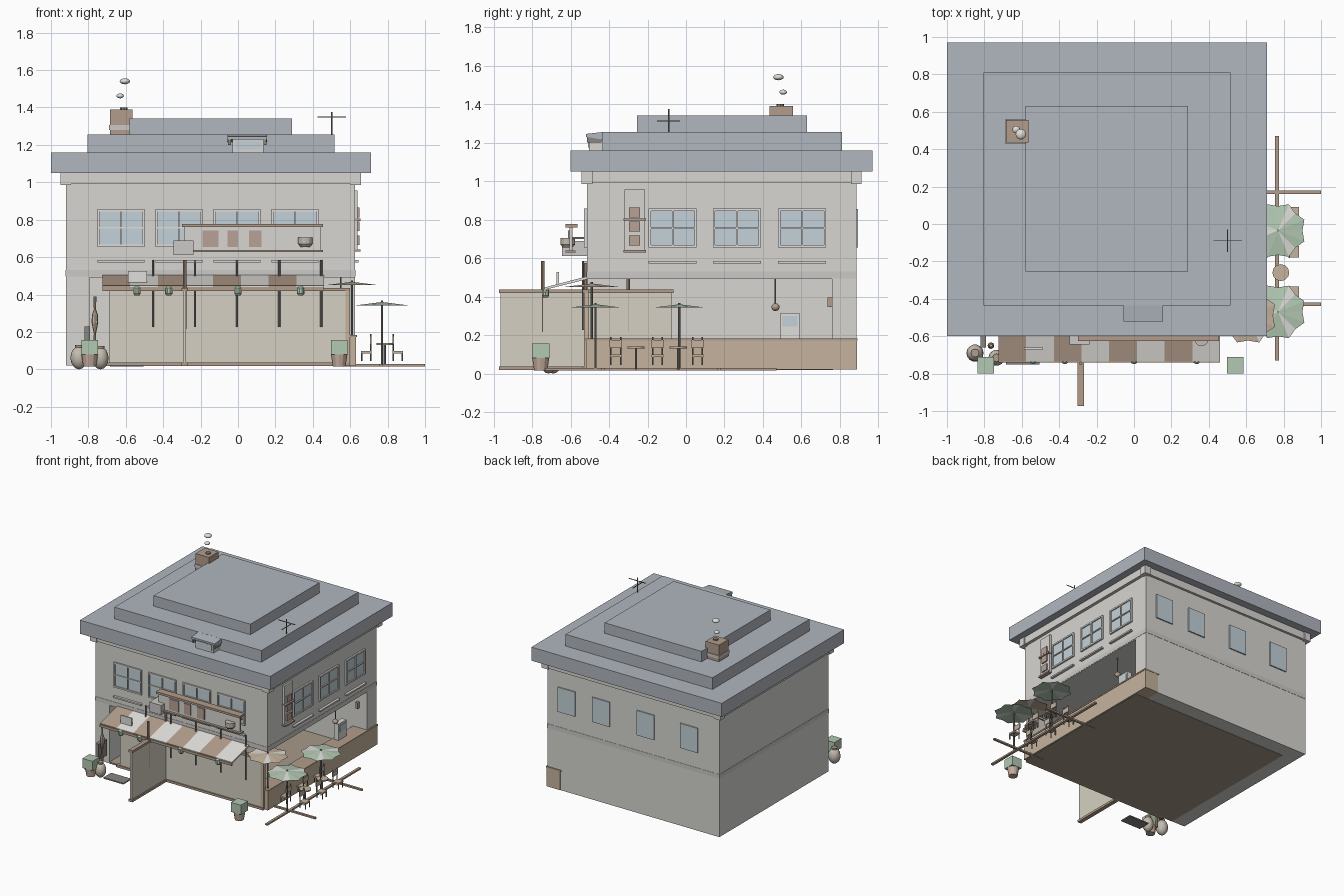
import bpy, math
from mathutils import Vector

if "Cube" in bpy.data.objects:
    bpy.data.objects.remove(bpy.data.objects["Cube"])

PALETTE = dict(wall=(.68, .67, .64), band=(.6, .59, .57), roof=(.44, .47, .52), glass=(.55, .65, .69),
               brown=(.45, .34, .26), wood=(.56, .45, .34), dark=(.25, .24, .22), panel=(.66, .63, .54),
               green=(.45, .58, .45), white=(.75, .74, .71), clay=(.57, .42, .34), plaque=(.48, .36, .31),
               stone=(.55, .5, .43), floor=(.38, .32, .25))
MATS = {}
for key, rgb in PALETTE.items():
    MATS[key] = bpy.data.materials.new(key)
    MATS[key].diffuse_color = (*rgb, 1)


def mesh(name, verts, faces, *mats):
    me = bpy.data.meshes.new(name)
    me.from_pydata(verts, [], faces)
    for m in mats:
        me.materials.append(MATS[m])
    ob = bpy.data.objects.new(name, me)
    bpy.context.collection.objects.link(ob)
    return ob


def box(name, x0, x1, y0, y1, z0, z1, mat):
    v = [(x, y, z) for x in (x0, x1) for y in (y0, y1) for z in (z0, z1)]
    f = [(0, 1, 3, 2), (4, 6, 7, 5), (0, 4, 5, 1), (2, 3, 7, 6), (0, 2, 6, 4), (1, 5, 7, 3)]
    return mesh(name, v, f, mat)


def lathe(name, x, y, profile, mat, n=12, smooth=False):
    """Spin (radius, z) pairs around a vertical axis."""
    v = [(x + r * math.cos(2 * math.pi * i / n), y + r * math.sin(2 * math.pi * i / n), z)
         for r, z in profile for i in range(n)]
    f = [(k * n + i, k * n + (i + 1) % n, (k + 1) * n + (i + 1) % n, (k + 1) * n + i)
         for k in range(len(profile) - 1) for i in range(n)]
    f += [tuple(reversed(range(n))), tuple(range(len(v) - n, len(v)))]
    ob = mesh(name, v, f, mat)
    if smooth:
        for p in ob.data.polygons:
            p.use_smooth = len(p.vertices) == 4
    return ob


def ball(name, x, y, z, r, h, mat):
    pts = [(max(.001, r * math.sin(a)), z - h * math.cos(a)) for a in [math.pi * i / 8 for i in range(9)]]
    return lathe(name, x, y, pts, mat, 14, True)


def rod(name, x, y, z0, z1, r, mat):
    return lathe(name, x, y, [(r, z0), (r, z1)], mat, 8)


# Walls: the ground floor is open at the front and right
box("upper_storey", -.92, .625, -.515, .885, .49, 1.05, "wall")
box("left_wall", -.92, -.795, -.515, .885, .02, .49, "wall")
box("back_wall", -.795, .625, .76, .885, .02, .49, "wall")
box("storey_band", -.922, .627, -.517, .887, .495, .53, "band")
box("floor", -.8, .62, -.515, .765, .018, .03, "floor")
box("cornice", -.94, .65, -.535, .905, .99, 1.05, "wall")
for x in (-.92, .63):
    for y in (-.515, .885):
        box("cornice_corner", x - .028, x + .028, y - .028, y + .028, .985, 1.05, "wall")

# Stepped roof
box("roof_lower", -1, .71, -.6, .97, 1.05, 1.16, "roof")
box("roof_middle", -.805, .515, -.435, .81, 1.16, 1.255, "roof")
box("roof_top", -.58, .29, -.255, .63, 1.255, 1.34, "roof")

# Chimney, smoke and aerial
box("chimney", -.685, -.565, .435, .555, 1.16, 1.39, "brown")
box("chimney_band", -.69, -.56, .43, .56, 1.28, 1.305, "band")
rod("chimney_pot", -.61, .49, 1.39, 1.4, .02, "dark")
ball("smoke_small", -.63, .505, 1.462, .02, .013, "white")
ball("smoke_large", -.605, .48, 1.54, .028, .016, "white")
rod("aerial_mast", .5, -.09, 1.16, 1.375, .004, "dark")
box("aerial_arm", .425, .577, -.092, -.088, 1.347, 1.352, "dark")
box("aerial_arm", .498, .502, -.15, -.03, 1.31, 1.315, "dark")

# Dormer with a sloping lid
box("dormer", -.03, .135, -.505, -.43, 1.16, 1.235, "wall")
box("dormer_glass", -.015, .12, -.509, -.5, 1.175, 1.222, "glass")
mesh("dormer_lid", [(x, y, z) for x in (-.055, .155)
                    for y, z in ((-.52, 1.23), (-.52, 1.245), (-.43, 1.215), (-.43, 1.255))],
     [(0, 1, 3, 2), (4, 6, 7, 5), (0, 4, 5, 1), (2, 3, 7, 6), (0, 2, 6, 4), (1, 5, 7, 3)], "roof")
for x in (-.045, .145):
    box("dormer_bracket", x - .008, x + .008, -.515, -.44, 1.2, 1.235, "dark")


def side_box(side, name, a0, a1, d0, d1, z0, z1, mat):
    """Box on a wall: a runs along the wall, d is the distance out of it."""
    if side == "front":
        return box(name, a0, a1, -.515 - d1, -.515 - d0, z0, z1, mat)
    if side == "right":
        return box(name, .625 + d0, .625 + d1, a0, a1, z0, z1, mat)
    return box(name, a0, a1, .885 + d0, .885 + d1, z0, z1, mat)


def window(side, a0, a1):
    z0, z1, t = .655, .857, .012
    side_box(side, "window_glass", a0, a1, -.01, .005, z0, z1, "glass")
    mid = (a0 + a1) / 2
    for b0, b1 in ((a0, a0 + t), (a1 - t, a1), (mid - .004, mid + .004)):
        side_box(side, "window_upright", b0, b1, 0, .014, z0, z1, "white")
    for c0, c1 in ((z0, z0 + t), (z1 - t, z1), (.752, .76)):
        side_box(side, "window_rail", a0, a1, 0, .013, c0, c1, "white")
    side_box(side, "window_ledge", a0, a1, 0, .02, .572, .584, "wall")


for a in (-.75, -.44, -.13, .18):
    window("front", a, a + .25)
for a in (-.195, .14, .478):
    window("right", a, a + .25)
for a in (-.65, -.26, .14, .45):
    side_box("back", "back_window", a - .078, a + .078, -.01, .01, .655, .855, "glass")

# Front hanging sign board
box("sign_board", -.29, .44, -.605, -.59, .635, .765, "wall")
box("sign_top_rail", -.3, .455, -.625, -.565, .76, .777, "brown")
box("sign_bottom_rail", -.3, .455, -.625, -.575, .628, .638, "brown")
for x0, x1 in ((-.19, -.105), (-.055, .0), (.058, .125)):
    box("sign_plaque", x0, x1, -.612, -.6, .655, .742, "plaque")
lathe("sign_bowl", .36, -.615, [(.025, .655), (.038, .67), (.038, .705)], "stone")
for x in (-.25, .4):
    box("sign_stay", x - .006, x + .006, -.595, -.51, .7, .71, "dark")
box("wall_unit", -.345, -.238, -.645, -.515, .61, .688, "band")

# Right side sign
box("side_sign", .62, .64, -.32, -.212, .63, .955, "wall")
for z in (.635, .8):
    box("side_sign_bar", .62, .656, -.325, -.207, z - .006, z + .006, "brown")
for z in (.69, .765, .838):
    box("side_sign_plaque", .635, .65, -.295, -.238, z - .026, z + .026, "plaque")

# Striped awning
w = 1.185 / 8
for i in range(8):
    x0, x1 = -.725 + i * w, -.725 + (i + 1) * w
    prof = ((-.735, .435), (-.735, .447), (-.515, .505), (-.515, .49))
    mesh("awning_stripe", [(x, y, z) for x in (x0, x1) for y, z in prof],
         [(3, 2, 1, 0), (4, 5, 6, 7), (0, 1, 5, 4), (1, 2, 6, 5), (2, 3, 7, 6), (3, 0, 4, 7)],
         "white" if i % 2 else "brown")
box("awning_beam", -.725, .46, -.74, -.725, .42, .44, "brown")
for x in (-.54, -.37, 0, .335):
    lathe("lantern", x, -.73, [(.012, .395), (.02, .405), (.02, .435), (.01, .445)], "green", 10)
box("awning_notice", -.587, -.487, -.672, -.66, .455, .527, "white")

# Two crossing screens with rails and rods
box("front_screen", -.69, .575, -.528, -.512, .03, .42, "panel")
box("cross_screen", -.293, -.277, -.965, -.075, .03, .42, "panel")
for z in (.018, .418):
    box("front_screen_rail", -.72, .6, -.537, -.503, z, z + .018, "brown")
    box("cross_screen_rail", -.302, -.268, -.973, -.065, z, z + .018, "brown")
for x in (-.455, -.23, -.005, .22, .445):
    rod("front_screen_rod", x, -.535, .225, .585, .006, "dark")
for y in (-.745, -.52, -.3):
    rod("cross_screen_rod", -.285, y, .215, .585, .009, "brown")
box("corner_post", .575, .6, -.53, -.505, .02, .42, "wood")

# Counter and items above it
box("counter", .51, .632, -.52, .888, .02, .175, "wood")
box("counter_top", .5, .636, -.522, .89, .172, .183, "brown")
box("menu_case", .52, .56, .49, .59, .183, .315, "white")
box("menu_case_glass", .55, .565, .5, .58, .245, .3, "glass")
rod("lamp_cord", .55, .465, .35, .49, .004, "dark")
ball("lamp_shade", .55, .465, .345, .022, .02, "brown")
box("wall_hook", .54, .56, .735, .76, .345, .395, "brown")


def parasol(x, y, z, r, colour, base):
    """Shallow scalloped canopy with alternating gores on a pole."""
    n = 16
    ring = [(x + q * math.cos(a), y + q * math.sin(a), z - .01)
            for i in range(n) for a in [2 * math.pi * i / n] for q in [r if i % 2 else r * .86]]
    ob = mesh("parasol_canopy", ring + [(x, y, z + .008), (x, y, z)],
              [(i, (i + 1) % n, n) for i in range(n)] + [((i + 1) % n, i, n + 1) for i in range(n)],
              colour, "white")
    for i, p in enumerate(ob.data.polygons):
        p.material_index = 1 if i % 16 in (2, 7, 8, 13) else 0
    rod("parasol_pole", x, y, .02, z + .015, .006, "dark")


parasol(.77, -.035, .352, .152, "green", True)
parasol(.77, -.47, .352, .152, "green", True)
parasol(.61, -.49, .46, .155, "wood", False)

# Ground crosses beside the counter
for y in (-.43, .17):
    box("ground_bar", .755, .776, y - .3, y + .3, .015, .028, "brown")
    box("ground_cross_bar", .53, 1, y - .009, y + .009, .015, .028, "brown")

# Tables and chairs
for y in (-.26, -.04):
    lathe("table_top", .785, y, [(.045, .13), (.045, .14)], "wood", 12)
    rod("table_leg", .785, y, .02, .13, .006, "dark")
for y in (-.365, -.148, .06):
    for x, s in ((.685, 1), (.855, -1)):
        box("chair_seat", x - .028, x + .028, y - .03, y + .03, .085, .098, "wood")
        back = x + s * .026
        box("chair_back", back - .004, back + .004, y - .033, y + .033, .135, .175, "wood")
        for dy in (-.025, .025):
            rod("chair_back_post", back, y + dy, .09, .19, .004, "dark")
            for dx in (-.024, .024):
                rod("chair_leg", x + dx, y + dy, .045, .09, .004, "dark")

# Planters, jars, mat and standing lamp
for x in (-.793, .541):
    lathe("planter_pot", x, -.755, [(.034, .015), (.045, .085)], "clay", 12)
    box("planter_shrub", x - .045, x + .045, -.8, -.71, .08, .157, "green")
for x, y, r, h in ((-.85, -.69, .046, .062), (-.735, -.715, .043, .06)):
    ball("round_jar", x, y, h, r, h, "stone")
    lathe("jar_rim", x, y, [(.02, 2 * h - .01), (.022, 2 * h + .006)], "brown", 12)
box("door_mat", -.685, -.505, -.75, -.65, .015, .024, "dark")
lathe("standing_lamp", -.765, -.65,
      [(.012, .02), (.006, .19), (.018, .25), (.016, .29), (.006, .32), (.008, .39)], "wood", 8)
box("dark_board", -.82, -.79, -.66, -.55, .1, .23, "dark")

for m in bpy.data.materials:
    if m.users and not m.is_grease_pencil:
        m.use_nodes = True
        m.node_tree.nodes["Principled BSDF"].inputs["Base Color"].default_value = m.diffuse_color
